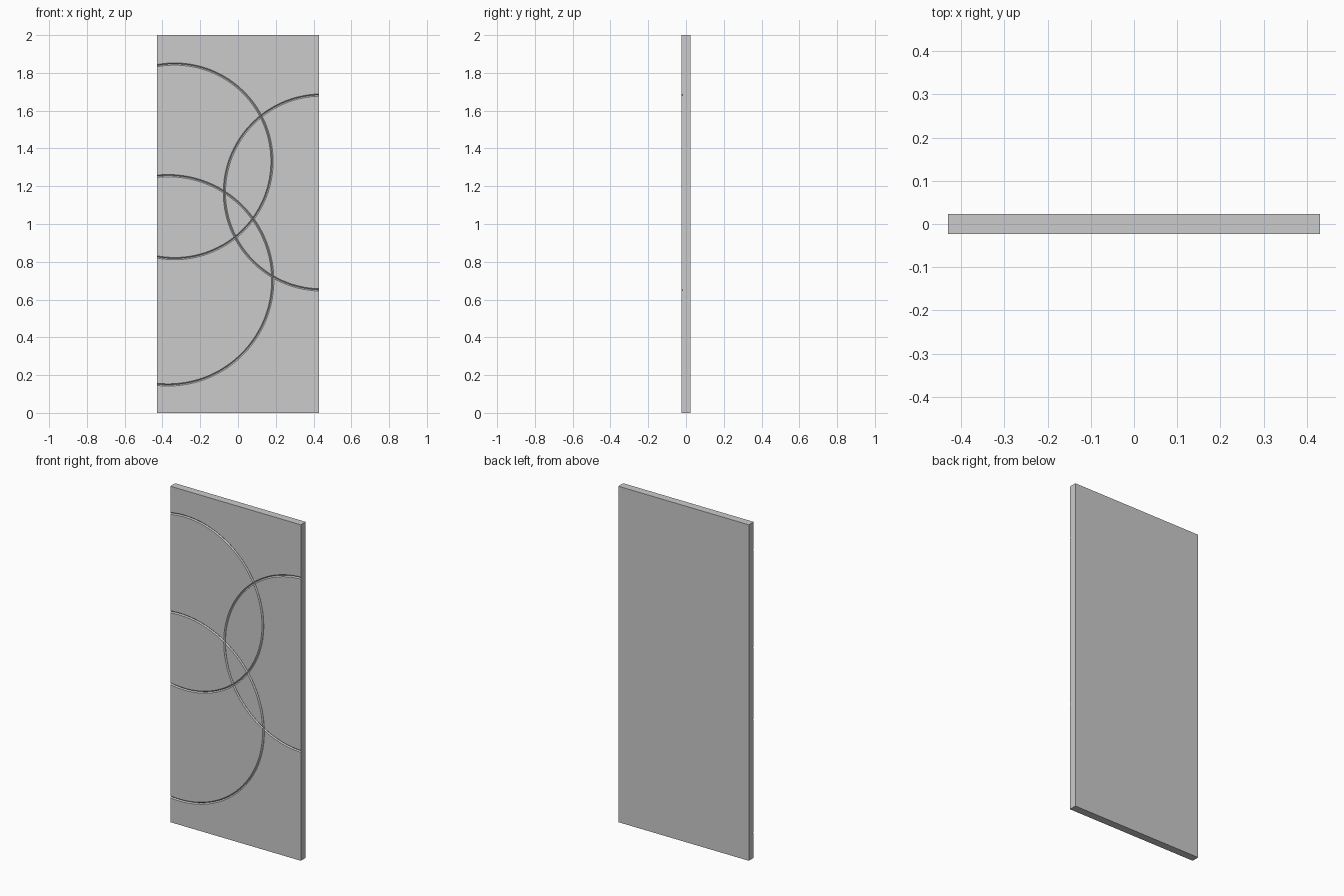
import bpy, bmesh, math

if "Cube" in bpy.data.objects:
    bpy.data.objects.remove(bpy.data.objects["Cube"])

W, T, H = 0.86, 0.046, 2.0
FRONT = -T / 2
GROOVE_HALF, GROOVE_DEPTH = 0.006, 0.006
SEGMENTS = 128

# Flat door slab
bpy.ops.mesh.primitive_cube_add(size=1, location=(0, 0, H / 2))
door = bpy.context.object
door.name = "door_panel"
door.scale = (W, T, H)
bpy.ops.object.transform_apply(location=True, rotation=False, scale=True)


def ring_cutter(name, cx, cz, radius):
    """Ring with a V-shaped section, its tip sunk into the front face."""
    profile = [(radius - 2 * GROOVE_HALF, FRONT - GROOVE_DEPTH),
               (radius, FRONT + GROOVE_DEPTH),
               (radius + 2 * GROOVE_HALF, FRONT - GROOVE_DEPTH)]
    bm = bmesh.new()
    loops = []
    for i in range(SEGMENTS):
        a = 2 * math.pi * (i + 0.37) / SEGMENTS
        loops.append([bm.verts.new((cx + r * math.cos(a), y, cz + r * math.sin(a)))
                      for r, y in profile])
    for i in range(SEGMENTS):
        a, b = loops[i], loops[(i + 1) % SEGMENTS]
        for j in range(3):
            k = (j + 1) % 3
            bm.faces.new((a[j], a[k], b[k], b[j]))
    bmesh.ops.recalc_face_normals(bm, faces=bm.faces)
    mesh = bpy.data.meshes.new(name)
    bm.to_mesh(mesh)
    bm.free()
    obj = bpy.data.objects.new(name, mesh)
    bpy.context.collection.objects.link(obj)
    obj.hide_render = True
    return obj


# Three overlapping circular grooves running off the door edges
circles = [("upper_groove", -0.335, 1.332, 0.515),
           ("lower_groove", -0.37, 0.702, 0.554),
           ("right_groove", 0.444, 1.167, 0.516)]
for name, cx, cz, radius in circles:
    cutter = ring_cutter(name + "_cutter", cx, cz, radius)
    mod = door.modifiers.new(name, 'BOOLEAN')
    mod.operation = 'DIFFERENCE'
    mod.solver = 'EXACT'
    mod.object = cutter
    bpy.context.view_layer.objects.active = door
    bpy.ops.object.modifier_apply(modifier=name)
    bpy.data.objects.remove(cutter)
